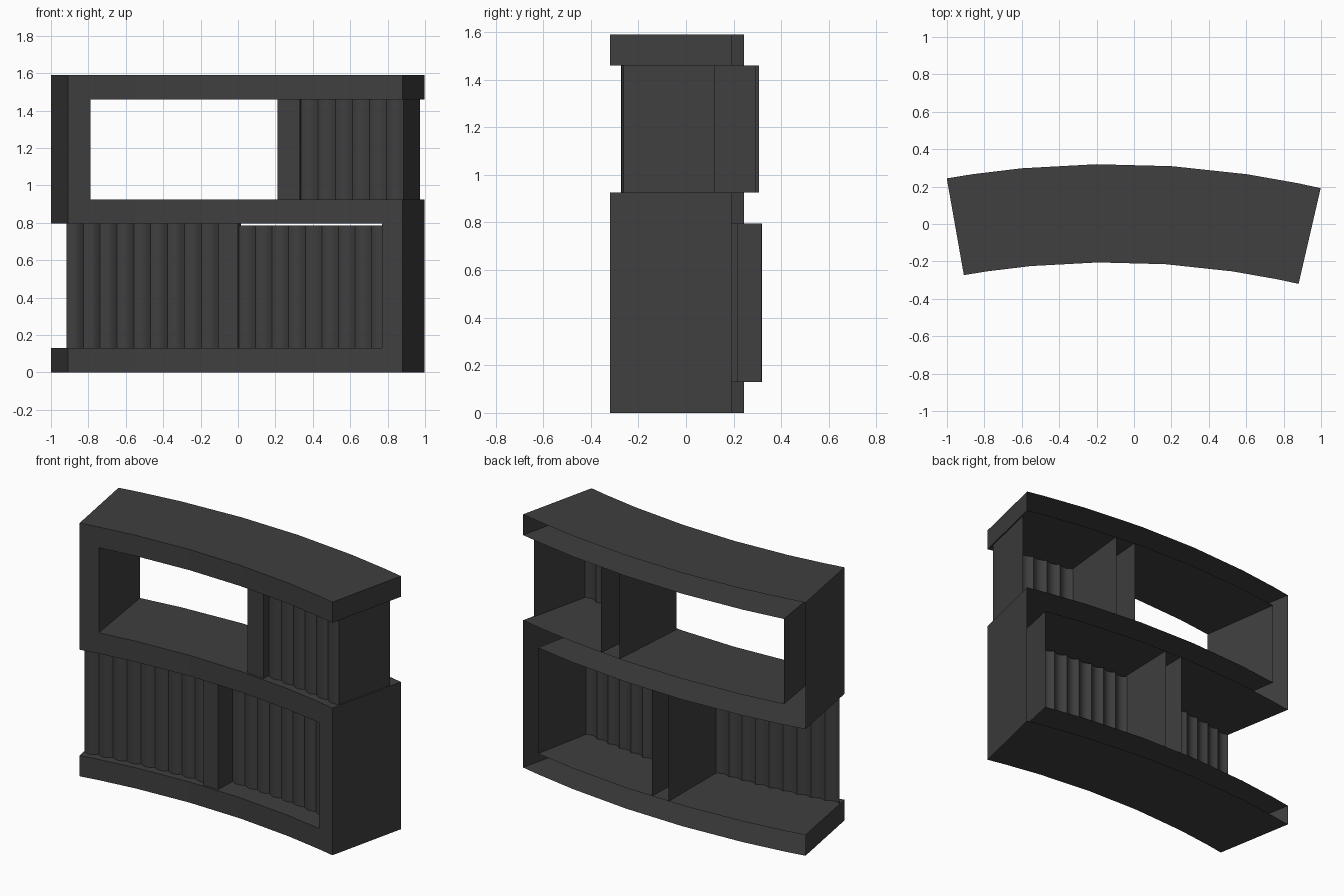
import bpy, bmesh
from math import sin, cos, radians, pi

if "Cube" in bpy.data.objects:
    bpy.data.objects.remove(bpy.data.objects["Cube"])

CX, CY = -0.13, -4.695          # centre of the curve
R_FRONT, R_BACK = 4.49, 5.015

mat = bpy.data.materials.new("dark_grey")
mat.diffuse_color = (0.05, 0.05, 0.05, 1)
mat.use_nodes = True
mat.node_tree.nodes["Principled BSDF"].inputs["Base Color"].default_value = mat.diffuse_color


def polar(deg, r, z):
    a = radians(deg)
    return (CX + r * sin(a), CY + r * cos(a), z)


def finish(name, bm):
    bmesh.ops.recalc_face_normals(bm, faces=bm.faces)
    me = bpy.data.meshes.new(name)
    bm.to_mesh(me)
    bm.free()
    ob = bpy.data.objects.new(name, me)
    bpy.context.collection.objects.link(ob)
    me.materials.append(mat)
    return ob


def shell(name, cols, rows, filled, r=R_FRONT, all_edges=True):
    """Curved front face with walls running to the open back."""
    bm = bmesh.new()
    grid = [[bm.verts.new(polar(a, r, z)) for a in cols] for z in rows]
    for j in range(len(rows) - 1):
        for i in range(len(cols) - 1):
            if filled(i, j):
                bm.faces.new((grid[j][i], grid[j][i + 1],
                              grid[j + 1][i + 1], grid[j + 1][i]))
    loose = [v for v in bm.verts if not v.link_faces]
    bmesh.ops.delete(bm, geom=loose, context='VERTS')
    rim = [e for e in bm.edges if e.is_boundary and
           (all_edges or abs(e.verts[0].co.z - e.verts[1].co.z) > 0.01)]
    ext = bmesh.ops.extrude_edge_only(bm, edges=rim)
    k = R_BACK / r
    for v in ext["geom"]:
        if isinstance(v, bmesh.types.BMVert):
            v.co.x = CX + (v.co.x - CX) * k
            v.co.y = CY + (v.co.y - CY) * k
    return finish(name, bm)


def slats(name, a0, a1, z0, z1, count, r, bulge=0.018, wall=0.0):
    """Row of rounded slats, optionally closed by a side wall at the end."""
    bm = bmesh.new()
    steps = 6
    pts = []
    for i in range(count * steps + 1):
        t = (i % steps) / steps
        a = a0 + (a1 - a0) * i / (count * steps)
        pts.append((a, r + bulge * (1 - sin(pi * t))))
    if wall:
        pts.append((a1, r + wall))
    lo = [bm.verts.new(polar(a, q, z0)) for a, q in pts]
    hi = [bm.verts.new(polar(a, q, z1)) for a, q in pts]
    for i in range(len(pts) - 1):
        bm.faces.new((lo[i], lo[i + 1], hi[i + 1], hi[i]))
    ob = finish(name, bm)
    bpy.ops.object.select_all(action='DESELECT')
    ob.select_set(True)
    bpy.context.view_layer.objects.active = ob
    bpy.ops.object.shade_smooth_by_angle(angle=radians(35))


# S-shaped hollow frame
cols = [-10, -8.45, -5.4, -0.8, 3.8, 8.4, 11.57, 13]
rows = [0, 0.13, 0.795, 0.925, 1.46, 1.59]
last = len(cols) - 2
shell("frame", cols, rows,
      lambda i, j: j % 2 == 0 or (j == 1 and i == last) or (j == 3 and i == 0))

# Upright dividers, open at the back
for name, a0, a1, z0, z1 in (("lower_divider", 0.32, 1.66, 0.13, 0.795),
                             ("upper_divider", 4.34, 5.88, 0.925, 1.46)):
    shell(name, [a0, a1], [z0, z1], lambda i, j: True, R_FRONT + 0.01, False)

# Slatted fronts
slats("lower_left_slats", -9.95, 0.32, 0.13, 0.795, 9, 4.53)
slats("lower_right_slats", 1.66, 11.57, 0.13, 0.785, 9, 4.62)
slats("upper_right_slats", 5.88, 12.9, 0.925, 1.46, 6, 4.53, wall=0.41)
